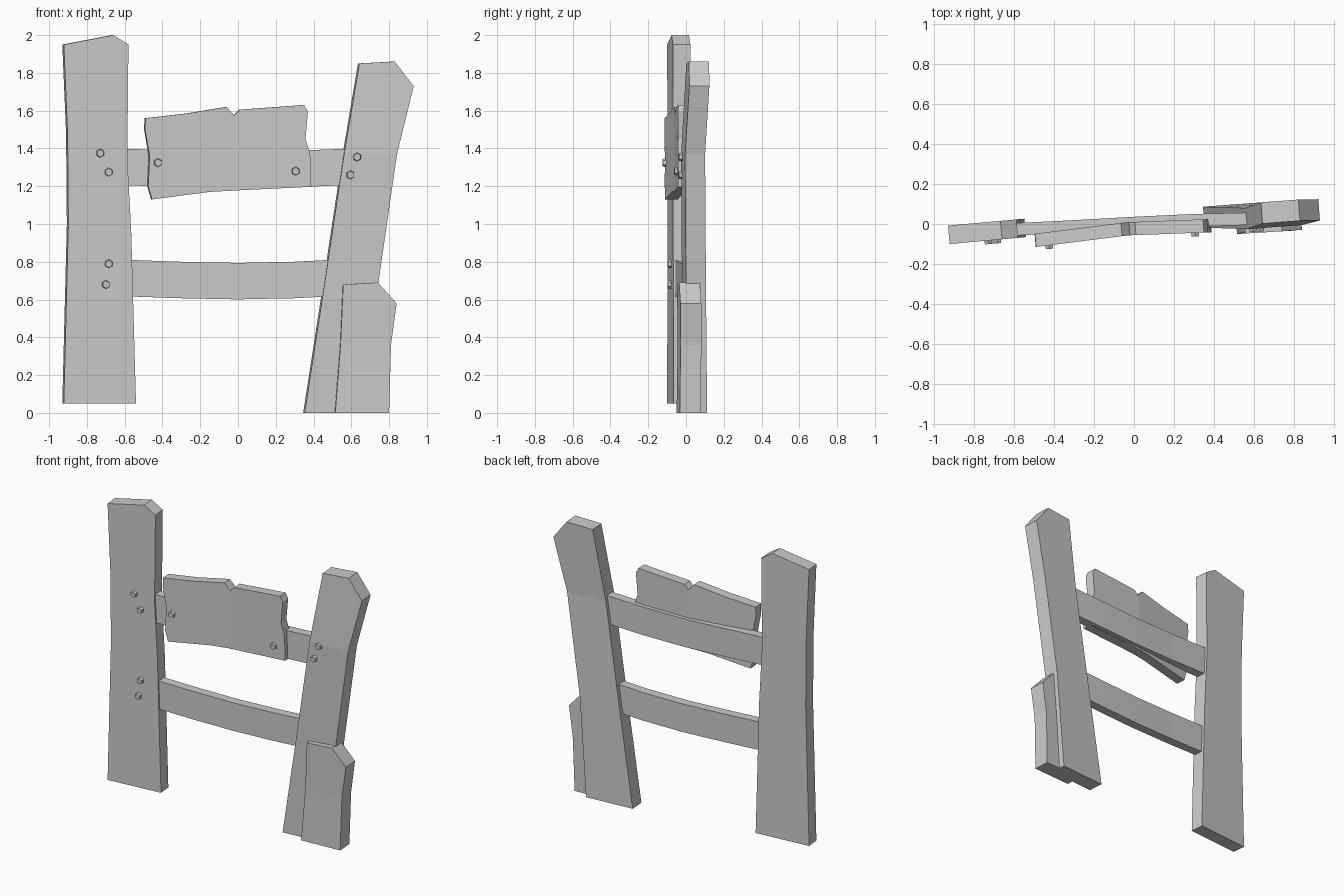
import bpy, bmesh, math
from mathutils import Vector, Matrix

if "Cube" in bpy.data.objects:
    bpy.data.objects.remove(bpy.data.objects["Cube"])


def interp(knots, t):
    for (a, ya), (b, yb) in zip(knots, knots[1:]):
        if t <= b:
            break
    return ya + (yb - ya) * (t - a) / (b - a)


def finish(bm, name):
    bmesh.ops.recalc_face_normals(bm, faces=bm.faces)
    me = bpy.data.meshes.new(name)
    bm.to_mesh(me)
    bm.free()
    ob = bpy.data.objects.new(name, me)
    bpy.context.collection.objects.link(ob)
    return ob


def plank(name, outline, thick, axis, knots, slope=0.0, lean=None):
    """Front outline (x, z), bent in y at the knots along axis, then thickened.
    Returns the function giving the front surface depth."""
    lean = slope if lean is None else lean

    def depth(x, z):
        return slope * x + interp(knots, x if axis == 0 else z)

    bm = bmesh.new()
    bm.faces.new([bm.verts.new((x, 0, z)) for x, z in outline])
    normal = Vector((1, 0, 0)) if axis == 0 else Vector((0, 0, 1))
    for pos, _ in knots[1:-1]:
        bmesh.ops.bisect_plane(bm, geom=bm.verts[:] + bm.edges[:] + bm.faces[:],
                               plane_co=normal * pos, plane_no=normal)
    for v in bm.verts:
        v.co.y = depth(v.co.x, v.co.z)
    ext = bmesh.ops.extrude_face_region(bm, geom=bm.faces[:], use_keep_orig=True)
    back = [g for g in ext["geom"] if isinstance(g, bmesh.types.BMVert)]
    bmesh.ops.translate(bm, verts=back, vec=(-lean * thick, thick, 0))
    finish(bm, name)
    return depth


def bolt(name, x, z, depth, lean):
    bm = bmesh.new()
    # Hexagonal head tapering towards the front
    m = (Matrix.Translation((x, depth(x, z) + 0.005, z)) @ Matrix.Rotation(lean, 4, 'Z')
         @ Matrix.Rotation(math.pi / 2, 4, 'X') @ Matrix.Rotation(math.pi / 6, 4, 'Z'))
    bmesh.ops.create_cone(bm, cap_ends=True, segments=6, radius1=0.028,
                          radius2=0.020, depth=0.045, matrix=m)
    # Put a corner on the left and right of the hexagon
    pts = [v.co for v in bm.verts]
    if max(p.x for p in pts) - x < 0.027:
        bmesh.ops.rotate(bm, verts=bm.verts, cent=(x, 0, z),
                         matrix=Matrix.Rotation(math.pi / 6, 3, 'Y'))
    finish(bm, name)


# Upright posts
left = plank("left_post", [
    (-.922, .05), (-.898, 1.0), (-.902, 1.48), (-.922, 1.95), (-.66, 2.0),
    (-.58, 1.95), (-.586, 1.35), (-.565, .95), (-.54, .05)],
    .092, 1, [(0, -.017), (2, -.017)], .09)
right = plank("right_post", [
    (.353, 0), (.458, .68), (.562, 1.37), (.643, 1.85), (.83, 1.86),
    (.93, 1.73), (.842, 1.37), (.742, .68), (.69, 0)],
    .106, 1, [(0, -.046), (.68, -.056), (1.37, -.068), (1.86, -.046)], .075)

# Short brace at the foot of the right post
plank("foot_brace", [
    (.515, 0), (.543, .36), (.557, .68), (.74, .69), (.84, .58), (.81, .36), (.80, 0)],
    .11, 1, [(0, -.081), (.36, -.077), (.69, -.081)], .06)

# Sagging cross rails, ends buried in the posts
for name, top, x_end in (("upper_rail", 1.40, .62), ("lower_rail", .812, .53)):
    xs = (-.64, -.3, 0, .3, x_end)
    sag = (0, -.012, -.018, -.012, 0)
    outline = [(x, top + s) for x, s in zip(xs, sag)]
    outline += [(x, top - .193 + s) for x, s in zip(xs[::-1], sag[::-1])]
    plank(name, outline, .062, 0,
          [(-.64, -.06), (-.3, -.043), (0, -.026), (.3, -.012), (.62, -.004)], 0, .05)

# Weathered sign board with a notch in the top edge
sign = plank("sign_board", [
    (-.49, 1.56), (-.27, 1.585), (-.06, 1.62), (-.02, 1.575), (.01, 1.605),
    (.35, 1.63), (.37, 1.595), (.357, 1.45), (.382, 1.37), (.388, 1.197),
    (0, 1.178), (-.15, 1.17), (-.455, 1.13), (-.475, 1.2), (-.468, 1.36), (-.492, 1.5)],
    .066, 0, [(-.5, -.116), (-.26, -.086), (-.03, -.057), (.4, -.041)], 0, .08)

# Bolts
groups = (("left_post_bolt", left, .09, [(-.73, 1.375), (-.685, 1.275), (-.685, .79), (-.70, .68)]),
          ("right_post_bolt", right, .075, [(.63, 1.355), (.595, 1.26)]),
          ("sign_bolt", sign, .08, [(-.425, 1.325), (.305, 1.28)]))
for name, depth, lean, spots in groups:
    for i, (x, z) in enumerate(spots):
        bolt(f"{name}_{i + 1}", x, z, depth, lean)
